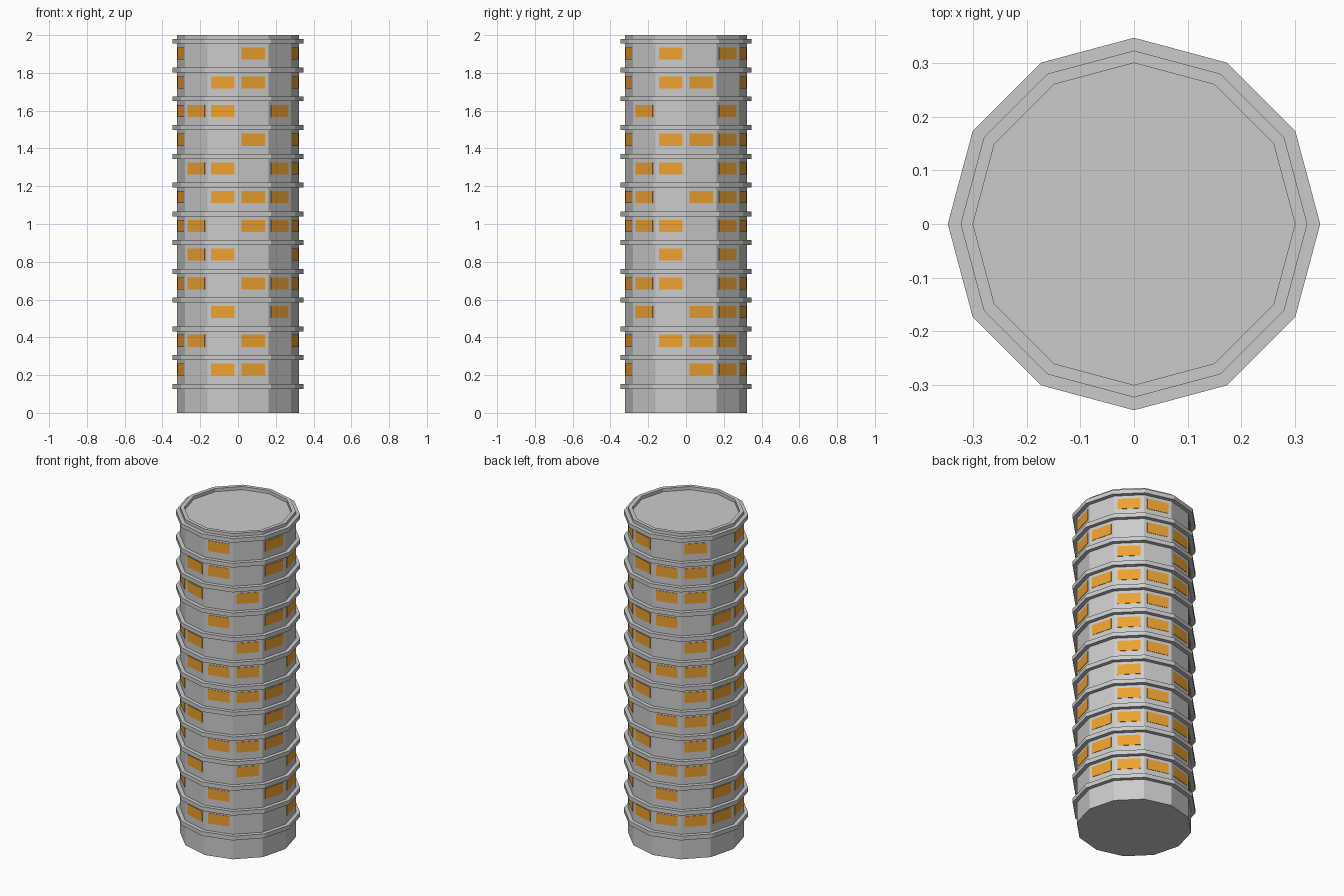
import bpy, bmesh, math
from mathutils import Matrix

if "Cube" in bpy.data.objects:
    bpy.data.objects.remove(bpy.data.objects["Cube"])

SIDES, R_BODY, R_BAND, R_ROOF = 12, 0.323, 0.347, 0.30
PITCH = 0.1523


def make_object(name, bm):
    bmesh.ops.recalc_face_normals(bm, faces=bm.faces)
    mesh = bpy.data.meshes.new(name)
    bm.to_mesh(mesh)
    bm.free()
    ob = bpy.data.objects.new(name, mesh)
    bpy.context.collection.objects.link(ob)
    return ob


def lathe(bm, profile, closed=False):
    """Revolve (radius, z) points into flat-sided rings; cap the ends if open."""
    rings = [[bm.verts.new((r * math.cos(2 * math.pi * i / SIDES),
                            r * math.sin(2 * math.pi * i / SIDES), z))
              for i in range(SIDES)] for r, z in profile]
    pairs = list(zip(rings, rings[1:]))
    if closed:
        pairs.append((rings[-1], rings[0]))
    else:
        bm.faces.new(rings[0])
        bm.faces.new(rings[-1])
    for a, b in pairs:
        for i in range(SIDES):
            j = (i + 1) % SIDES
            bm.faces.new((a[i], a[j], b[j], b[i]))


# Tower shaft with a shallow recessed roof
bm = bmesh.new()
lathe(bm, [(R_BODY, 0), (R_BODY, 2), (R_ROOF, 2), (R_ROOF, 1.98)])
make_object("tower_shaft", bm)

# Ledge around each storey
bm = bmesh.new()
for n in range(13):
    z = 0.14 + n * PITCH
    lathe(bm, [(R_BODY - 0.01, z - 0.013), (R_BAND, z - 0.013),
               (R_BAND, z + 0.013), (R_BODY - 0.01, z + 0.013)], closed=True)
make_object("storey_ledges", bm)

# Lit windows: one row per storey from the bottom, one digit per side
lit = ["111111101100", "110101110101", "111110001010", "011011110111",
       "010111011001", "011011110111", "111110101110", "011011011011",
       "111101100101", "010110111010", "101111101101", "011010100101"]
apothem = R_BODY * math.cos(math.pi / SIDES)
bm = bmesh.new()
for floor, row in enumerate(lit):
    for side, on in enumerate(row):
        if on == "1":
            turn = Matrix.Rotation(2 * math.pi * (side + 0.5) / SIDES, 4, 'Z')
            place = Matrix.Translation((apothem, 0, 0.23 + floor * 0.152))
            size = Matrix.Diagonal((0.005, 0.129, 0.064, 1))
            bmesh.ops.create_cube(bm, size=1, matrix=turn @ place @ size)
windows = make_object("lit_windows", bm)
amber = bpy.data.materials.new("amber_glow")
amber.diffuse_color = (0.85, 0.36, 0.03, 1)
amber.use_nodes = True
amber.node_tree.nodes["Principled BSDF"].inputs["Base Color"].default_value = amber.diffuse_color
windows.data.materials.append(amber)
